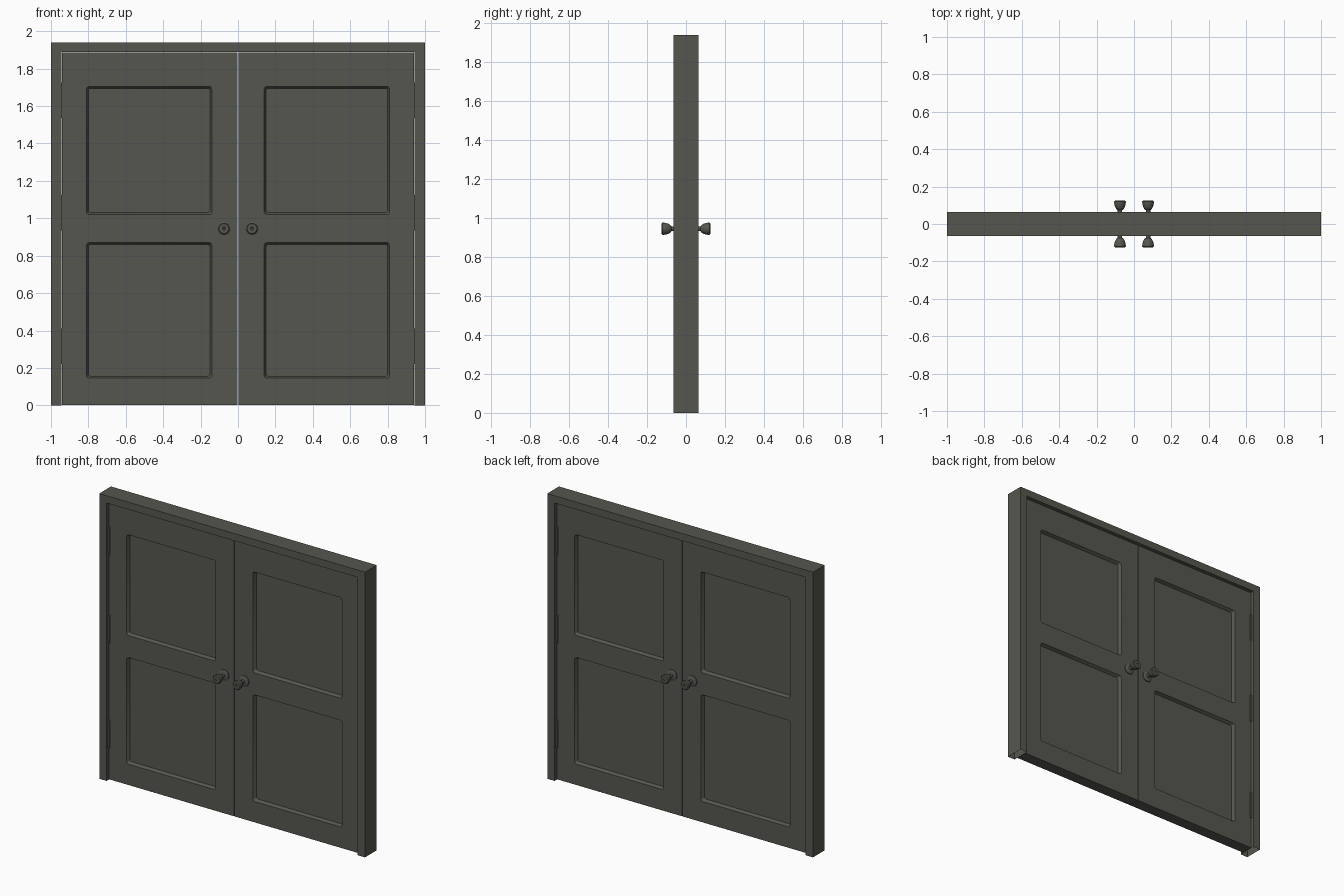
import bpy, bmesh, math
from mathutils import Matrix, Vector

cube = bpy.data.objects.get("Cube")
if cube:
    bpy.data.objects.remove(cube, do_unlink=True)

HEIGHT, DEPTH = 1.94, 0.063      # overall height, half depth of the casing
JAMB = 0.055                     # casing width
DOOR = 0.04                      # half thickness of a door leaf
POCKET = 0.022                   # depth of the sunken panels

paint = bpy.data.materials.new("dark_olive_grey")
paint.use_nodes = True
colour = (0.094, 0.094, 0.08, 1)
paint.diffuse_color = colour
bsdf = paint.node_tree.nodes["Principled BSDF"]
bsdf.inputs["Base Color"].default_value = colour
bsdf.inputs["Roughness"].default_value = 0.8


def finish(name, bm, smooth=False):
    bmesh.ops.recalc_face_normals(bm, faces=bm.faces)
    mesh = bpy.data.meshes.new(name)
    bm.to_mesh(mesh)
    bm.free()
    mesh.materials.append(paint)
    obj = bpy.data.objects.new(name, mesh)
    bpy.context.collection.objects.link(obj)
    if smooth:
        select(obj)
        bpy.ops.object.shade_smooth_by_angle(angle=math.radians(40))
    return obj


def select(obj):
    bpy.ops.object.select_all(action='DESELECT')
    obj.select_set(True)
    bpy.context.view_layer.objects.active = obj


def add_box(bm, low, high):
    low, high = Vector(low), Vector(high)
    size = Matrix.Diagonal((*(high - low), 1))
    return bmesh.ops.create_cube(bm, size=1, matrix=Matrix.Translation((low + high) / 2) @ size)["verts"]


def add_pocket(bm, x0, x1, z0, z1, side):
    # rounded block that narrows towards the panel floor
    verts = add_box(bm, (x0, 0, z0), (x1, POCKET * 2, z1))
    edges = {e for v in verts for e in v.link_edges
             if abs(e.verts[0].co.y - e.verts[1].co.y) > POCKET}
    result = bmesh.ops.bevel(bm, geom=list(edges), offset=0.014, segments=3,
                             profile=0.5, affect='EDGES')
    block = {v for f in result["faces"] for v in f.verts}
    mid = Vector(((x0 + x1) / 2, 0, (z0 + z1) / 2))
    half = Vector(((x1 - x0) / 2, 1, (z1 - z0) / 2))
    for v in block:
        taper = 0.01 if v.co.y < POCKET else -0.01
        for axis in (0, 2):
            v.co[axis] = mid[axis] + (v.co[axis] - mid[axis]) * (1 - taper / half[axis])
        v.co.y = side * (v.co.y + DOOR - POCKET)


# Casing: an inverted U, open underneath
outline = [(-1, 0), (-1, HEIGHT), (1, HEIGHT), (1, 0)]
inner = 1 - JAMB
opening = [(inner, 0), (inner, HEIGHT - 0.05), (-inner, HEIGHT - 0.05), (-inner, 0)]
bm = bmesh.new()
face = bm.faces.new([bm.verts.new((x, -DEPTH, z)) for x, z in outline + opening])
back = bmesh.ops.extrude_face_region(bm, geom=[face])["geom"]
bmesh.ops.translate(bm, vec=(0, DEPTH * 2, 0),
                    verts=[g for g in back if isinstance(g, bmesh.types.BMVert)])
bmesh.ops.recalc_face_normals(bm, faces=bm.faces)
feet = [f for f in bm.faces if all(v.co.z < 0.001 for v in f.verts)]
bmesh.ops.delete(bm, geom=feet, context='FACES')
finish("door_casing", bm)

# Door leaves with two sunken panels on each face
for label, s in (("right", -1), ("left", 1)):
    bm = bmesh.new()
    x0, x1 = sorted((s * 0.002, s * (inner - 0.003)))
    add_box(bm, (x0, -DOOR, 0.003), (x1, DOOR, HEIGHT - 0.053))
    leaf = finish(label + "_door", bm)

    bm = bmesh.new()
    p0, p1 = sorted((s * 0.14, s * 0.81))
    for z0, z1 in ((0.145, 0.87), (1.02, 1.705)):
        for side in (-1, 1):
            add_pocket(bm, p0, p1, z0, z1, side)
    cutter = finish("panel_cutter", bm)
    cutter.hide_render = True
    cut = leaf.modifiers.new("panels", 'BOOLEAN')
    cut.operation, cut.solver, cut.object = 'DIFFERENCE', 'EXACT', cutter
    select(leaf)
    bpy.ops.object.modifier_apply(modifier=cut.name)
    bpy.data.objects.remove(cutter, do_unlink=True)
    select(leaf)
    bpy.ops.object.shade_smooth_by_angle(angle=math.radians(30))

    # Hinges along the outer edge
    bm = bmesh.new()
    for z0, z1 in ((0.22, 0.41), (0.935, 1.125), (1.535, 1.725)):
        h0, h1 = sorted((s * 0.934, s * 0.947))
        add_box(bm, (h0, -DOOR - 0.008, z0), (h1, DOOR + 0.008, z1))
    finish(label + "_hinges", bm)

# Knobs: (radius, distance from the middle of the door)
KNOB = [(0, 0.036), (0.036, 0.036), (0.036, 0.046), (0.03, 0.05), (0.012, 0.052),
        (0.012, 0.074), (0.02, 0.08), (0.027, 0.093), (0.031, 0.112), (0.031, 0.12),
        (0.026, 0.125), (0.009, 0.125), (0.006, 0.121), (0, 0.121)]
for label, x in (("right", -0.075), ("left", 0.075)):
    for place, side in (("front", -1), ("back", 1)):
        bm = bmesh.new()
        points = [bm.verts.new((x + r, side * y, 0.945)) for r, y in KNOB]
        edges = [bm.edges.new(pair) for pair in zip(points, points[1:])]
        bmesh.ops.spin(bm, geom=points + edges, cent=(x, 0, 0.945), axis=(0, 1, 0),
                       angle=math.tau, steps=24)
        bmesh.ops.remove_doubles(bm, verts=bm.verts, dist=0.0005)
        finish(f"{label}_{place}_knob", bm, smooth=True)
